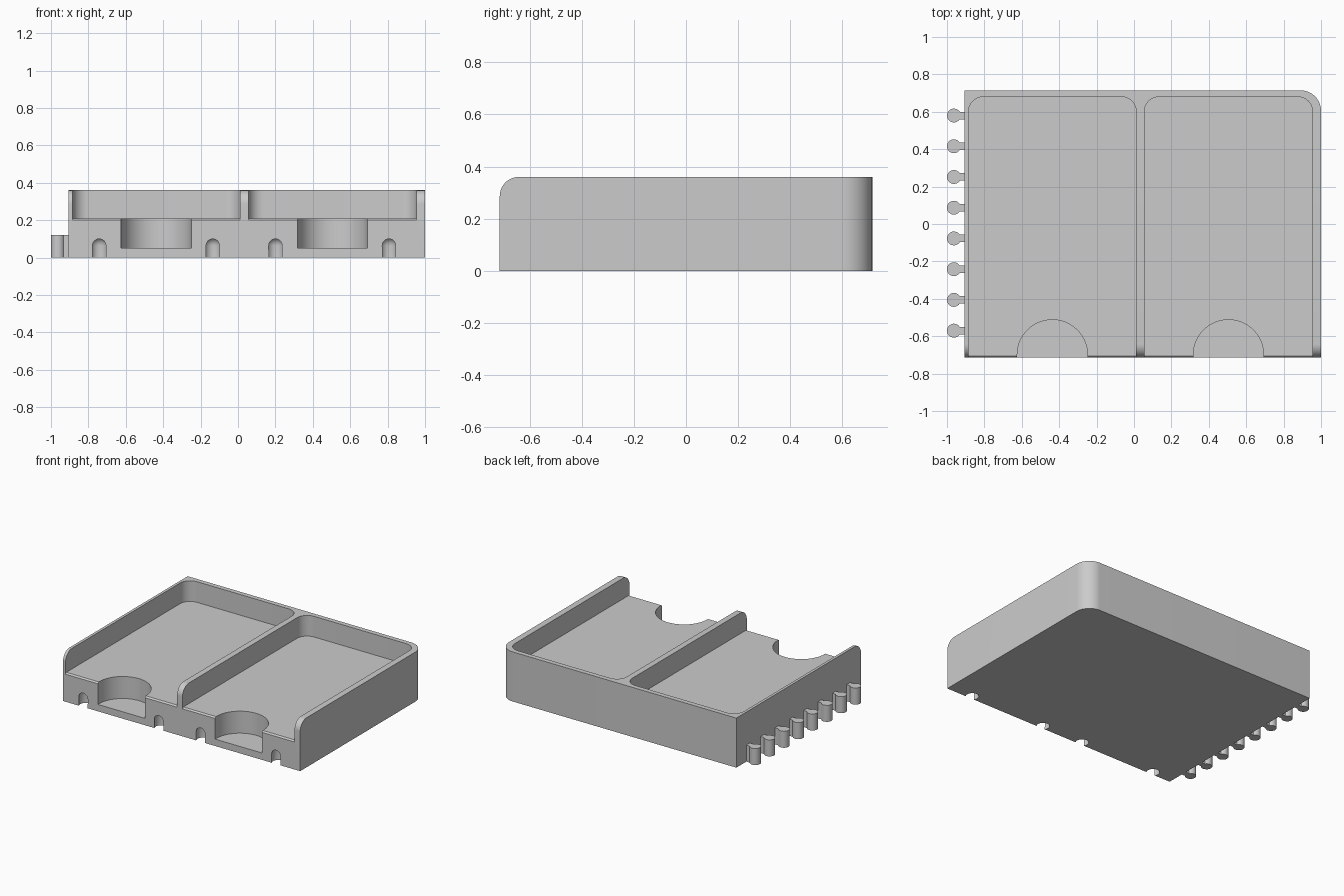
import bpy, bmesh
from math import pi, sin, cos, radians
from mathutils import Matrix, Vector

cube = bpy.data.objects.get("Cube")
if cube:
    bpy.data.objects.remove(cube, do_unlink=True)

grey = bpy.data.materials.new("plain grey")
grey.use_nodes = True
grey.diffuse_color = (0.6, 0.6, 0.6, 1)
grey.node_tree.nodes["Principled BSDF"].inputs["Base Color"].default_value = (0.6, 0.6, 0.6, 1)

LEFT, RIGHT, HALF_Y, TOP, FLOOR = 1.0, -0.905, 0.715, 0.36, 0.21


def arc(cx, cy, r, a0, a1, n=12):
    angles = [radians(a0 + (a1 - a0) * i / n) for i in range(n + 1)]
    return [(cx + r * cos(a), cy + r * sin(a)) for a in angles]


def make_object(name, bm, helper=False):
    bmesh.ops.recalc_face_normals(bm, faces=bm.faces)
    mesh = bpy.data.meshes.new(name)
    bm.to_mesh(mesh)
    bm.free()
    mesh.materials.append(grey)
    ob = bpy.data.objects.new(name, mesh)
    bpy.context.collection.objects.link(ob)
    ob.hide_render = helper
    return ob


def prism(outline, low, high, along_x=False):
    """Extrude an outline up z, or a (y, z) profile along x."""
    bm = bmesh.new()
    place = (lambda p: (low, p[0], p[1])) if along_x else (lambda p: (p[0], p[1], low))
    face = bm.faces.new([bm.verts.new(place(p)) for p in outline])
    moved = bmesh.ops.extrude_face_region(bm, geom=[face])["geom"]
    step = Vector((high - low, 0, 0)) if along_x else Vector((0, 0, high - low))
    bmesh.ops.translate(bm, vec=step, verts=[v for v in moved if isinstance(v, bmesh.types.BMVert)])
    return bm


cutters = []


def cutter(name, bm):
    cutters.append(make_object(name, bm, helper=True))


# Tray body: side profile with rounded upper front edge
r = 0.073
profile = [(HALF_Y, 0), (HALF_Y, TOP)] + arc(-HALF_Y + r, TOP - r, r, 90, 180) + [(-HALF_Y, 0)]
bm = prism(profile, RIGHT, LEFT, along_x=True)
bm.edges.ensure_lookup_table()
corner = [e for e in bm.edges if all(v.co.x > LEFT - 0.01 and v.co.y > HALF_Y - 0.01 for v in e.verts)]
bmesh.ops.bevel(bm, geom=corner, offset=0.11, segments=12, profile=0.5, affect='EDGES')
tray = make_object("tray_body", bm)

# Two open-fronted compartments with a finger scoop and a chamfered lip
for side, x0, x1 in (("right", -0.885, 0.012), ("left", 0.055, 0.955)):
    c, back = 0.08, 0.68
    outline = [(x0, -1), (x1, -1)] + arc(x1 - c, back - c, c, 0, 90) + arc(x0 + c, back - c, c, 90, 180)
    cutter(side + "_compartment_cutter", prism(outline, FLOOR, 0.5))
    lip = [(-HALF_Y - 0.01, FLOOR - 0.02), (-HALF_Y + 0.02, FLOOR + 0.01), (-HALF_Y - 0.01, FLOOR + 0.01)]
    cutter(side + "_lip_cutter", prism(lip, x0, x1, along_x=True))
    mid = (x0 + x1) / 2
    scoop = arc(mid, -0.70, 0.188, 0, 180, 32) + [(mid - 0.188, -0.8), (mid + 0.188, -0.8)]
    cutter(side + "_scoop_cutter", prism(scoop, 0.05, 0.3))

# Domed sockets along the lower front edge
for i, x in enumerate((-0.742, -0.135, 0.2, 0.807)):
    bm = bmesh.new()
    rad, base = 0.044, 0.064
    bmesh.ops.create_uvsphere(bm, u_segments=24, v_segments=12, radius=rad)
    for v in bm.verts:
        v.co.z = v.co.z + base if v.co.z > -0.001 else -0.1 + v.co.z
        v.co += Vector((x, -0.69, 0))
    cutter(f"socket_cutter_{i + 1}", bm)

bpy.context.view_layer.objects.active = tray
for ob in cutters:
    mod = tray.modifiers.new(ob.name, 'BOOLEAN')
    mod.operation, mod.solver, mod.object = 'DIFFERENCE', 'EXACT', ob
    bpy.ops.object.modifier_apply(modifier=mod.name)
for ob in cutters:
    bpy.data.objects.remove(ob, do_unlink=True)

# Row of connector pegs on the right side: round head on a short neck
pegs = []
for i in range(8):
    y, neck, head = 0.58 - 0.1643 * i, 0.02, 0.037
    outline = [(RIGHT + 0.01, y - neck), (RIGHT + 0.01, y + neck)] + arc(-0.963, y, head, 33, 327, 28)
    pegs.append(make_object(f"connector_peg_{i + 1}", prism(outline, 0, 0.12)))

for ob in [tray] + pegs:
    bpy.ops.object.select_all(action='DESELECT')
    ob.select_set(True)
    bpy.context.view_layer.objects.active = ob
    bpy.ops.object.shade_smooth_by_angle(angle=radians(30))
